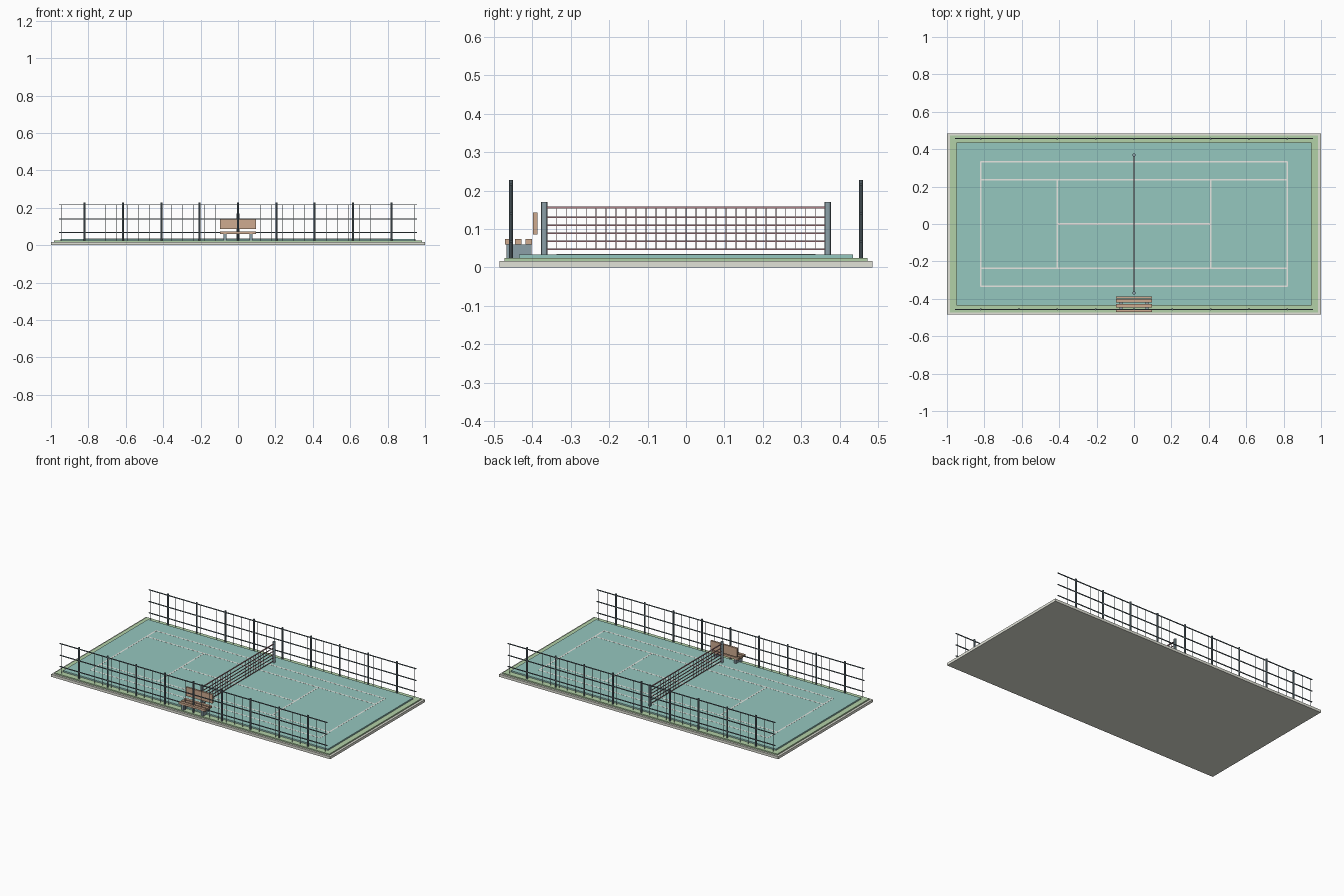
import bpy
import bmesh
from mathutils import Matrix, Vector

if "Cube" in bpy.data.objects:
    bpy.data.objects.remove(bpy.data.objects["Cube"], do_unlink=True)


def material(name, rgb):
    m = bpy.data.materials.new(name)
    m.use_nodes = True
    m.diffuse_color = (*rgb, 1)
    m.node_tree.nodes["Principled BSDF"].inputs["Base Color"].default_value = (*rgb, 1)
    return m


concrete = material("concrete", (0.75, 0.76, 0.68))
grass = material("grass green", (0.45, 0.64, 0.39))
teal = material("court teal", (0.30, 0.57, 0.52))
white = material("line white", (0.82, 0.82, 0.78))
dark = material("dark metal", (0.14, 0.19, 0.215))
steel = material("blue grey steel", (0.26, 0.35, 0.39))
mauve = material("net cord", (0.44, 0.23, 0.26))
wood = material("bench wood", (0.62, 0.41, 0.28))


def finish(bm, name, mat, smooth=False):
    mesh = bpy.data.meshes.new(name)
    bm.to_mesh(mesh)
    bm.free()
    mesh.materials.append(mat)
    ob = bpy.data.objects.new(name, mesh)
    bpy.context.collection.objects.link(ob)
    if smooth:
        bpy.ops.object.select_all(action="DESELECT")
        ob.select_set(True)
        bpy.context.view_layer.objects.active = ob
        bpy.ops.object.shade_smooth_by_angle()


def boxes(name, mat, spans):
    """Each span is an (x, y, z) trio of (low, high) pairs."""
    bm = bmesh.new()
    for span in spans:
        mid = Vector([(a + b) / 2 for a, b in span])
        size = Vector([b - a for a, b in span])
        bmesh.ops.create_cube(bm, size=1, matrix=Matrix.LocRotScale(mid, None, size))
    finish(bm, name, mat)


def rods(name, mat, ends, radius, sides, smooth=False):
    """Round bars, each between a pair of points."""
    bm = bmesh.new()
    for a, b in ends:
        a, b = Vector(a), Vector(b)
        turn = (b - a).to_track_quat("Z", "Y")
        bmesh.ops.create_cone(bm, cap_ends=True, segments=sides, radius1=radius,
                              radius2=radius, depth=(b - a).length,
                              matrix=Matrix.LocRotScale((a + b) / 2, turn, None))
    finish(bm, name, mat, smooth)


def around(c, w):
    return (c - w / 2, c + w / 2)


# Stepped ground slabs
BASE, LAWN, COURT = 0.017, 0.025, 0.034
boxes("base_slab", concrete, [((-1, 1), (-0.485, 0.485), (0, BASE))])
boxes("grass_border", grass, [((-0.985, 0.985), (-0.472, 0.472), (BASE, LAWN))])
boxes("court_surface", teal, [((-0.95, 0.95), (-0.435, 0.435), (LAWN, COURT))])

# Painted court lines
W, END, SIDE, INNER, SERVE = 0.009, 0.82, 0.333, 0.236, 0.41
paint = (COURT, COURT + 0.0005)
lines = [((-SERVE, SERVE), around(0, W), paint)]
for s in (-1, 1):
    lines += [((-END, END), around(s * SIDE, W), paint),
              ((-END, END), around(s * INNER, W), paint),
              (around(s * END, W), (-SIDE, SIDE), paint),
              (around(s * SERVE, W), (-INNER, INNER), paint)]
boxes("court_lines", white, lines)

# Fences along both long sides
for side, y in (("front", -0.456), ("back", 0.456)):
    rods(side + "_fence_posts", dark,
         [((0.205 * i, y, LAWN), (0.205 * i, y, 0.227)) for i in range(-4, 5)],
         0.0055, 8, True)
    boxes(side + "_fence_rails", dark,
          [((-0.958, 0.958), around(y, 0.005), around(z, 0.005))
           for z in (0.067, 0.14, 0.216)])
    rods(side + "_fence_wires", dark,
         [((0.059 * i, y, LAWN), (0.059 * i, y, 0.216)) for i in range(-16, 17)],
         0.0012, 6)

# Net with its posts, top tape, horizontal cords and vertical strings
rods("net_posts", steel,
     [((0, s * 0.369, COURT), (0, s * 0.369, 0.17)) for s in (-1, 1)], 0.008, 12, True)
cords = [0.047 + 0.0208 * i for i in range(5)]
TAPE = 0.1555
boxes("net_tape", mauve, [(around(0, 0.006), (-0.365, 0.365), around(TAPE, 0.005))])
boxes("net_cords", mauve,
      [(around(0, 0.004), (-0.365, 0.365), around(z, 0.004)) for z in cords])
rods("net_strings", mauve,
     [((0, 0.026 * i, cords[0]), (0, 0.026 * i, TAPE)) for i in range(-14, 15)],
     0.001, 6)

# Bench in front of the net, looking outwards
length = (-0.095, 0.095)
boxes("bench_seat", wood,
      [(length, around(y, 0.017), (0.060, 0.074)) for y in (-0.463, -0.437, -0.410)])
boxes("bench_back", wood, [(length, (-0.399, -0.387), (0.086, 0.143))])
boxes("bench_legs", steel,
      [(around(s * 0.07, 0.015), (-0.468, -0.402), (LAWN, 0.060)) for s in (-1, 1)])
